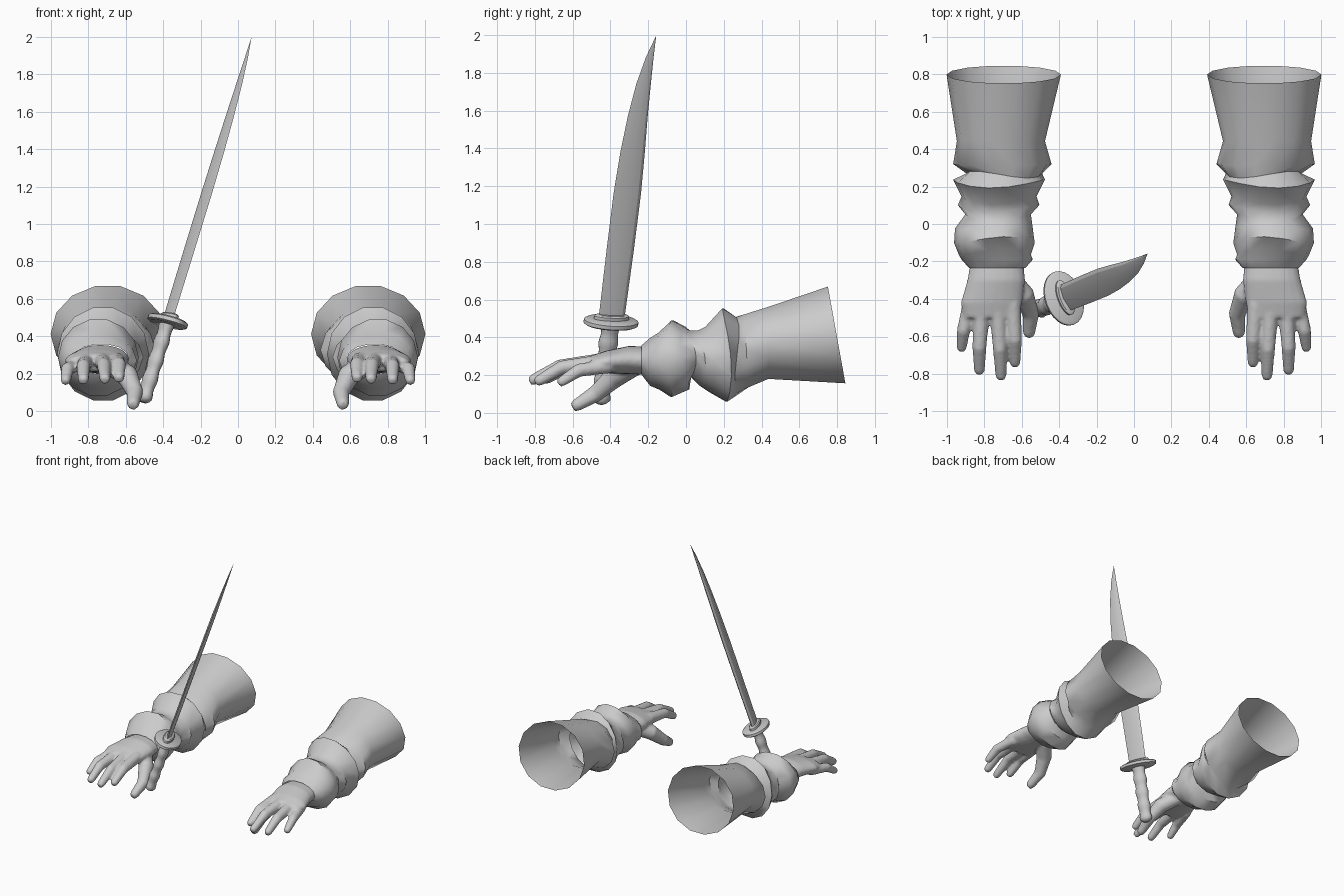
import bpy, bmesh, math
from mathutils import Vector, Matrix

cube = bpy.data.objects.get("Cube")
if cube:
    bpy.data.objects.remove(cube)

grey = bpy.data.materials.new("plain_grey")
grey.use_nodes = True
GREY = (0.6, 0.6, 0.6, 1)
grey.diffuse_color = GREY
grey.node_tree.nodes["Principled BSDF"].inputs["Base Color"].default_value = GREY


def finish(name, bm, angle=40):
    bmesh.ops.recalc_face_normals(bm, faces=bm.faces)
    mesh = bpy.data.meshes.new(name)
    bm.to_mesh(mesh)
    bm.free()
    mesh.materials.append(grey)
    obj = bpy.data.objects.new(name, mesh)
    bpy.context.collection.objects.link(obj)
    bpy.ops.object.select_all(action='DESELECT')
    obj.select_set(True)
    bpy.context.view_layer.objects.active = obj
    bpy.ops.object.shade_smooth_by_angle(angle=math.radians(angle))
    return obj


def loft(bm, rings, caps=True):
    """Bridge equal-length loops of points."""
    loops = [[bm.verts.new(p) for p in ring] for ring in rings]
    n = len(loops[0])
    for a, b in zip(loops, loops[1:]):
        for i in range(n):
            j = (i + 1) % n
            bm.faces.new((a[i], a[j], b[j], b[i]))
    if caps:
        bm.faces.new(loops[0])
        bm.faces.new(loops[-1])


def ellipse(centre, u, v, sides=14):
    angles = [math.tau * i / sides for i in range(sides)]
    return [Vector(centre) + Vector(u) * math.cos(a) + Vector(v) * math.sin(a) for a in angles]


def tube(bm, points, radii):
    """Round-ended limb along a path."""
    pts = [Vector(p) for p in points]
    rings = []
    for i, (p, r) in enumerate(zip(pts, radii)):
        t = (pts[min(i + 1, len(pts) - 1)] - pts[max(i - 1, 0)]).normalized()
        u = t.cross(Vector((0, 0, 1))).normalized()
        v = u.cross(t)
        rings.append(ellipse(p, u * r, v * r, 12))
        if i == len(pts) - 1:
            rings.append(ellipse(p + t * r * 0.7, u * r * 0.7, v * r * 0.7, 12))
    loft(bm, rings)


# Sleeve rings: inner x, outer x, top (y, z), bottom (y, z)
SLEEVE = [
    (.39, 1.0, .75, .675, .845, .15),
    (.475, .945, .447, .57, .436, .175),
    (.44, .965, .31, .527, .33, .13),
    (.49, .895, .26, .51, .28, .10),
    (.475, .965, .21, .56, .23, .053),
    (.52, .92, .12, .46, .14, .106),
    (.505, .94, .08, .44, .09, .14),
    (.55, .90, .03, .44, .04, .19),
    (.54, .955, -.02, .46, .0, .12),
    (.53, .96, -.085, .495, -.09, .08),
    (.55, .935, -.15, .43, -.15, .12),
    (.54, .92, -.19, .40, -.19, .14),
    (.58, .88, -.235, .36, -.235, .20),
]

# Palm rings: x, y, z, half width, half thickness
PALM = [
    (.73, -.19, .275, .14, .075),
    (.735, -.30, .28, .155, .075),
    (.76, -.42, .27, .165, .06),
    (.765, -.50, .26, .145, .045),
]

# Digit paths from knuckle to tip
DIGITS = [
    ([(.87, -.40, .25), (.91, -.57, .225), (.92, -.66, .165)], (.04, .036, .028)),
    ([(.81, -.42, .27), (.825, -.66, .24), (.825, -.78, .17)], (.045, .038, .03)),
    ([(.73, -.42, .275), (.715, -.67, .245), (.71, -.81, .175)], (.047, .038, .03)),
    ([(.65, -.42, .27), (.635, -.62, .25), (.635, -.74, .18)], (.047, .038, .03)),
    ([(.68, -.27, .25), (.59, -.38, .19), (.55, -.48, .10), (.56, -.58, .04)],
     (.055, .06, .046, .034)),
]


def build_arm(side, label):
    mirror = Matrix.Diagonal((side, 1, 1, 1))
    # Wrinkled sleeve, open at the elbow
    bm = bmesh.new()
    rings = []
    for k, (x0, x1, yt, zt, yb, zb) in enumerate(SLEEVE):
        centre = ((x0 + x1) / 2, (yt + yb) / 2, (zt + zb) / 2)
        ring = ellipse(centre, ((x1 - x0) / 2, 0, 0), (0, (yt - yb) / 2, (zt - zb) / 2))
        if 2 < k < 11:
            for i, p in enumerate(ring):
                p.y += 0.018 * math.sin(math.tau * i / 7 + k // 4 * 2)
        rings.append(ring)
    loft(bm, rings, caps=False)
    bm.transform(mirror)
    finish(label + "_sleeve", bm, 50)

    # Hand fused from palm and digits
    bm = bmesh.new()
    loft(bm, [ellipse((x, y, z), (w, 0, 0), (0, 0, t), 20) for x, y, z, w, t in PALM])
    for path, radii in DIGITS:
        tube(bm, path, radii)
    bm.transform(mirror)
    hand = finish(label + "_hand", bm, 180)
    remesh = hand.modifiers.new("fuse", 'REMESH')
    remesh.mode = 'VOXEL'
    remesh.voxel_size = 0.01
    remesh.use_smooth_shade = True
    smooth = hand.modifiers.new("soften", 'SMOOTH')
    smooth.factor = 0.5
    smooth.iterations = 6


build_arm(-1, "right")
build_arm(1, "left")

# Sword frame: x across the blade, y through it, z to the tip
axis = Vector((.305, .13, 1)).normalized()
wide = Vector((-.35, .93, -.015))
wide = (wide - axis * wide.dot(axis)).normalized()
thin = axis.cross(wide)
sword = Matrix((wide, thin, axis)).transposed().to_4x4()
sword.translation = (-.375, -.397, .48)


def sword_part(name, rings, angle=40):
    bm = bmesh.new()
    loft(bm, rings)
    bm.transform(sword)
    return finish(name, bm, angle)


def oval_rings(profile, sides=24):
    return [ellipse((0, 0, h), (a, 0, 0), (0, b, 0), sides) for h, a, b in profile]


# Oval guard and collar
sword_part("guard", oval_rings([(-.018, .135, .09), (-.01, .15, .103),
                                (.01, .15, .103), (.018, .135, .09)]))
sword_part("collar", oval_rings([(.015, .098, .04), (.035, .098, .04), (.042, .088, .032)]))

# Rippled grip with rounded end
grip = [(-.455, .02, .018), (-.445, .038, .032)]
for i in range(21):
    r = .047 + .004 * math.cos(math.tau * i / 5)
    grip.append((-.43 + .021 * i, r + .004 * i / 20, r * .8))
sword_part("grip", oval_rings(grip, 16), 60)

# Single-edged blade: height, front edge, back edge
BLADE = [(.02, -.073, .073), (.4, -.078, .076), (.72, -.08, .075), (.95, -.072, .066),
         (1.15, -.056, .056), (1.33, -.032, .05), (1.48, .003, .046), (1.595, .043, .045)]
blade = []
for h, e, s in BLADE:
    mid, t = (e + s) / 2, .016 * min(1, (s - e) / .12)
    q = mid + (s - mid) * .75
    blade.append([(e, 0, h), (mid, -t, h), (q, -t * .7, h),
                  (s, 0, h), (q, t * .7, h), (mid, t, h)])
sword_part("blade", blade, 25)
